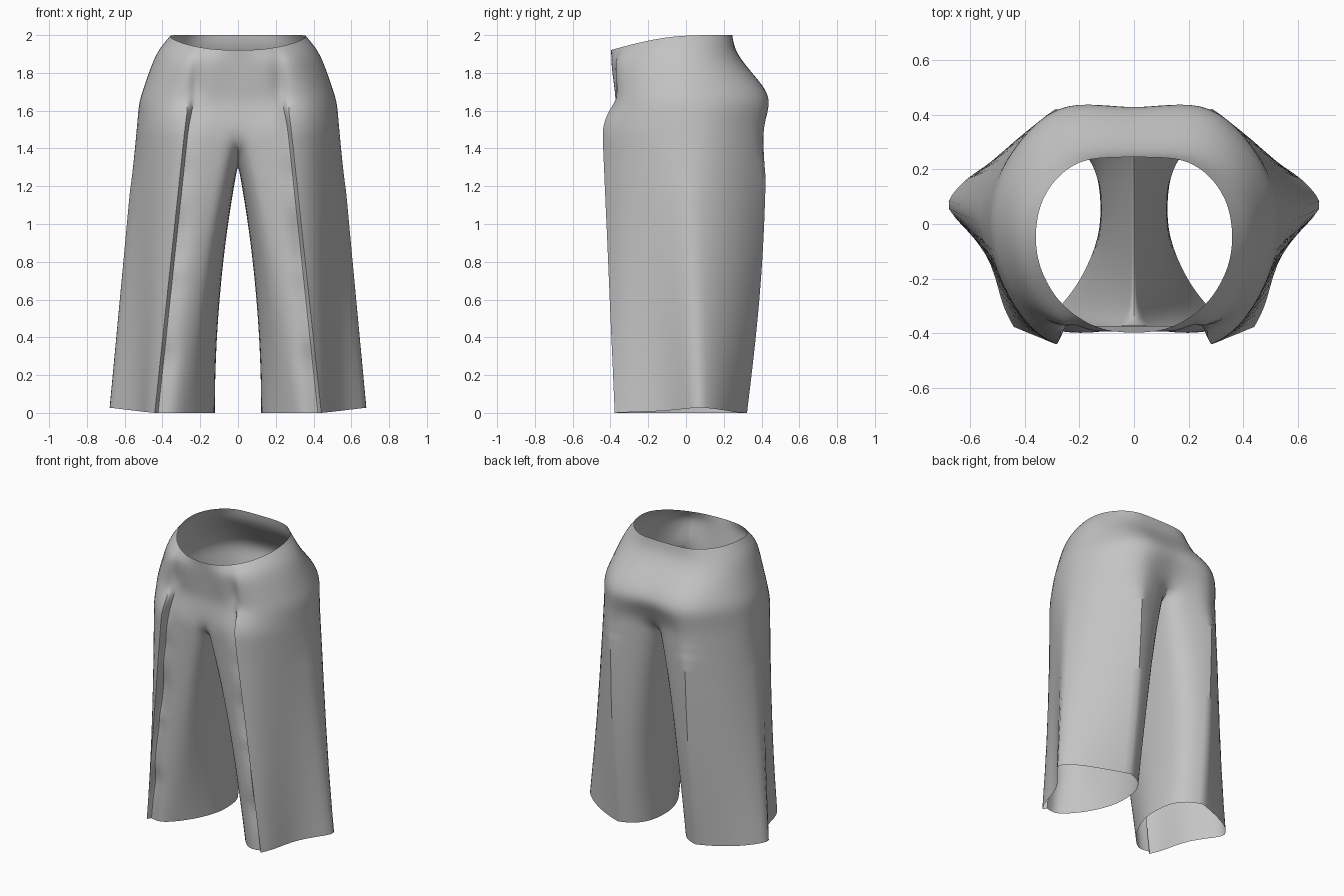
import bpy, bmesh, math, random
from mathutils import Vector

random.seed(4)
cube = bpy.data.objects.get("Cube")
if cube:
    bpy.data.objects.remove(cube, do_unlink=True)

# Half outlines (left side), running from front centre round the side to back centre
WAIST = [(0, -.4), (.08, -.395), (.15, -.375), (.2, -.345), (.23, -.325), (.29, -.27), (.35, -.16),
         (.365, -.05), (.35, .07), (.29, .17), (.2, .235), (.1, .245), (0, .245)]
YOKE = [(0, -.39), (.08, -.395), (.16, -.4), (.22, -.4), (.26, -.39), (.35, -.32), (.435, -.17),
        (.465, -.02), (.435, .12), (.35, .23), (.24, .29), (.12, .305), (0, .305)]
HIP = [(0, -.37), (.1, -.37), (.18, -.37), (.235, -.355), (.26, -.375), (.38, -.35), (.495, -.19),
       (.535, 0), (.505, .17), (.41, .33), (.28, .445), (.13, .45), (0, .435)]
# Leg outlines add two inseam points at the end and form a closed ring
THIGH = [(0, -.385), (.1, -.395), (.2, -.405), (.265, -.38), (.28, -.445), (.38, -.395), (.495, -.22),
         (.55, 0), (.52, .16), (.42, .31), (.285, .43), (.14, .395), (0, .35), (0, .17), (0, -.15)]
HEM = [(.19, -.2), (.265, -.3), (.345, -.375), (.425, -.35), (.44, -.38), (.49, -.29), (.525, -.1),
       (.7, .06), (.635, .16), (.47, .26), (.3, .325), (.2, .29), (.135, .2), (.12, .08), (.125, -.05)]
GROOVE, RIDGE, SIDE, BACK_CREASE, BACK = 3, 4, 7, 10, 12
THIGH_DROP = {0: .06, 1: .02, 12: .02, 13: .18, 14: .2}
THIGH_Z = 1.5


def waist_height(y):
    u = min(1, max(0, (y + .4) / .45))
    return 1.92 + .08 * math.sin(u * math.pi / 2)


def blend(a, b, t, za, zb):
    return [Vector((p[0], p[1], za)).lerp(Vector((q[0], q[1], zb)), t) for p, q in zip(a, b)]


def leg_row(t):
    """One closed ring of a leg, t = 0 at the crotch and 1 at the hem."""
    row = []
    for i, (p, q) in enumerate(zip(THIGH, HEM)):
        inner = i == 0 or i >= BACK
        s = 1 - (1 - t) ** 2 if inner else t
        x = p[0] + (q[0] - p[0]) * s
        y = p[1] + (q[1] - p[1]) * t
        if BACK_CREASE - 1 <= i <= BACK_CREASE + 1:
            y += .025 * math.sin(math.pi * t)
        if i == GROOVE and 0 < t < .9:
            y += random.uniform(-.02, .015)     # puckers along the pleat
        top = THIGH_Z - THIGH_DROP.get(i, 0)
        hem = .12 * max(0, q[0] - .45)
        row.append(Vector((x, y, top + (hem - top) * t)))
    return row


# Hip rows from the waist down, with stitched darts at the front
waist = [Vector((x, y, waist_height(y))) for x, y in WAIST]
yoke = blend(YOKE, YOKE, 0, 1.85, 1.85)
mid = blend(YOKE, HIP, .6, 1.85, 1.65)
for v in mid[9:]:
    v.y += .025
yoke[GROOVE].y += .03
mid[GROOVE].y += .04
upper = [w.lerp(y, .5) + Vector((w.x * .03, -.02 * max(0, w.y) / .245, .005)) for w, y in zip(waist, yoke)]
seat = blend(HIP, THIGH, .5, 1.65, THIGH_Z)
seat[RIDGE].y -= .015
hip_rows = [waist, upper, yoke, mid, blend(HIP, HIP, 0, 1.65, 1.65), seat]

# Leg rows from the crotch to the hem
steps = [0, .05] + [.05 + .9 * k / 18 for k in range(1, 19)] + [1]
leg_rows = [leg_row(t) for t in steps]

bm = bmesh.new()
crease = bm.edges.layers.float.new("crease_edge")
hips = [[bm.verts.new(c) for c in r] for r in hip_rows]
legs = [[bm.verts.new(c) for c in r] for r in leg_rows]


def bridge(upper_row, lower_row, closed):
    n = len(upper_row)
    for i in range(n if closed else n - 1):
        j = (i + 1) % n
        bm.faces.new((lower_row[i], lower_row[j], upper_row[j], upper_row[i]))


hips.append(legs[0][:BACK + 1])
for a, b in zip(hips, hips[1:]):
    bridge(a, b, False)
for a, b in zip(legs, legs[1:]):
    bridge(a, b, True)

# Pressed folds: front pleat, soft side corner and back crease
for k, (a, b) in enumerate(zip(legs, legs[1:])):
    fade = min(1, k / 4)
    for i, full in ((RIDGE, .8), (SIDE, .3 * fade), (BACK_CREASE, .8 * fade), (GROOVE, .5)):
        bm.edges.get((a[i], b[i]))[crease] = full
for a, b in zip(hips[-3:], hips[-2:]):
    for i in (GROOVE, RIDGE):
        bm.edges.get((a[i], b[i]))[crease] = .6

mesh = bpy.data.meshes.new("trousers")
bm.to_mesh(mesh)
bm.free()
trousers = bpy.data.objects.new("trousers", mesh)
bpy.context.scene.collection.objects.link(trousers)

# Plain grey cloth
cloth = bpy.data.materials.new("grey cloth")
cloth.use_nodes = True
grey = (.55, .55, .55, 1)
cloth.diffuse_color = grey
bsdf = next(n for n in cloth.node_tree.nodes if n.type == "BSDF_PRINCIPLED")
bsdf.inputs["Base Color"].default_value = grey
bsdf.inputs["Roughness"].default_value = .8
mesh.materials.append(cloth)

# Mirror to the right side and smooth
mirror = trousers.modifiers.new("mirror", "MIRROR")
mirror.merge_threshold = .0005
subdivision = trousers.modifiers.new("subdivision", "SUBSURF")
subdivision.levels = subdivision.render_levels = 2
bpy.ops.object.select_all(action="DESELECT")
bpy.context.view_layer.objects.active = trousers
trousers.select_set(True)
for name in ("mirror", "subdivision"):
    bpy.ops.object.modifier_apply(modifier=name)
bpy.ops.object.shade_smooth_by_angle(angle=math.radians(40))
